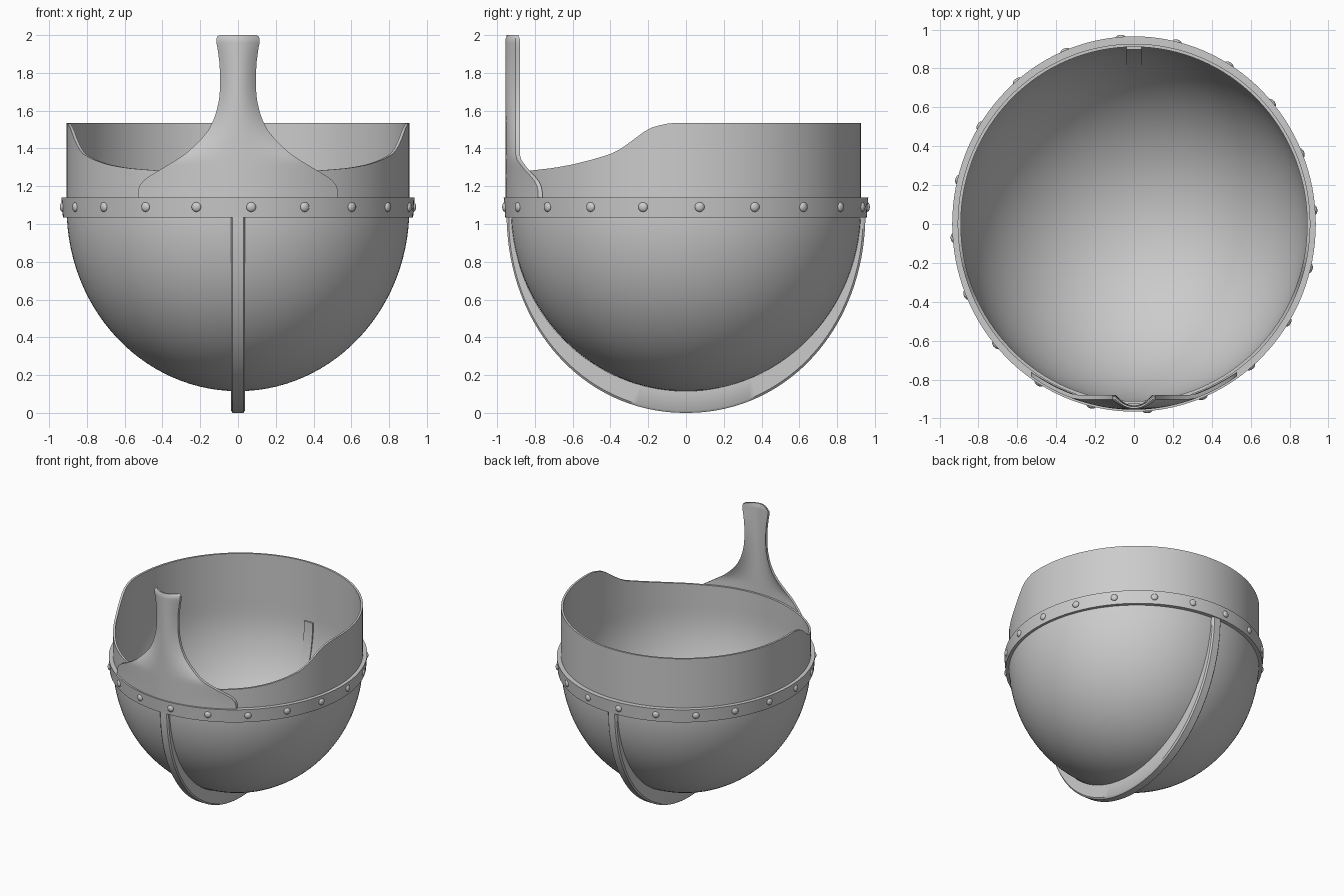
import bpy, bmesh, math
from math import sin, cos, pi, sqrt
from mathutils import Vector, Matrix

if "Cube" in bpy.data.objects:
    bpy.data.objects.remove(bpy.data.objects["Cube"])


def finish(name, bm, angle=35):
    bmesh.ops.remove_doubles(bm, verts=bm.verts, dist=1e-5)
    bmesh.ops.recalc_face_normals(bm, faces=bm.faces)
    me = bpy.data.meshes.new(name)
    bm.to_mesh(me)
    bm.free()
    ob = bpy.data.objects.new(name, me)
    bpy.context.collection.objects.link(ob)
    bpy.ops.object.select_all(action='DESELECT')
    ob.select_set(True)
    bpy.context.view_layer.objects.active = ob
    bpy.ops.object.shade_smooth_by_angle(angle=math.radians(angle))
    return ob


def loft(name, rows, loop_rows=False, cap_rows=False, angle=35):
    """Skin a list of closed point loops."""
    bm = bmesh.new()
    vs = [[bm.verts.new(p) for p in r] for r in rows]
    n, m = len(vs), len(vs[0])
    for i in range(n if loop_rows else n - 1):
        a, b = vs[i], vs[(i + 1) % n]
        for j in range(m):
            k = (j + 1) % m
            bm.faces.new((a[j], a[k], b[k], b[j]))
    if cap_rows:
        bm.faces.new(vs[0])
        bm.faces.new(vs[-1])
    return finish(name, bm, angle)


def interp(pts, x):
    if x <= pts[0][0]:
        return pts[0][1]
    for (a, fa), (b, fb) in zip(pts, pts[1:]):
        if x <= b:
            return fa + (fb - fa) * (x - a) / (b - a)
    return pts[-1][1]


# bowl with a tall wall whose rim dips towards the front
RIM = [(-.93, 1.28), (-.82, 1.283), (-.7, 1.297), (-.6, 1.315), (-.5, 1.34),
       (-.4, 1.37), (-.35, 1.395), (-.3, 1.43), (-.25, 1.468), (-.2, 1.505),
       (-.16, 1.518), (-.08, 1.535), (1, 1.535)]
RX, RY, ZC, DEPTH, SEG, T = .907, .927, 1.08, .965, 128, .016


def shell_rows(t):
    rows = []
    for i in range(29):
        p = max(i / 28 * pi / 2, .002)
        rows.append([((RX - t) * sin(p) * sin(a), -(RY - t) * sin(p) * cos(a),
                      ZC - (DEPTH - t) * cos(p)) for a in ANG])
    for i in range(1, 7):
        f = i / 6
        rows.append([((RX - t) * sin(a), -(RY - t) * cos(a),
                      ZC + f * (interp(RIM, -RY * cos(a)) - ZC)) for a in ANG])
    return rows


ANG = [2 * pi * i / SEG for i in range(SEG)]
loft("bowl_shell", shell_rows(0) + shell_rows(T)[::-1], cap_rows=True)

# riveted band around the bowl
band = [(.0, 1.035), (.008, 1.14), (-.03, 1.14), (-.03, 1.035)]
loft("rim_band", [[((.927 + d) * sin(a), -(.957 + d) * cos(a), z) for d, z in band]
                  for a in ANG], loop_rows=True)

# domed rivets
bm = bmesh.new()
for i in range(20):
    a = math.radians(4.3 + 18 * i)
    nrm = Vector((sin(a) / .931, -cos(a) / .961, 0)).normalized()
    mat = (Matrix.Translation((.931 * sin(a), -.961 * cos(a), 1.09))
           @ nrm.to_track_quat('Z', 'Y').to_matrix().to_4x4()
           @ Matrix.Diagonal((.026, .026, .015, 1)))
    bmesh.ops.create_uvsphere(bm, u_segments=14, v_segments=8, radius=1, matrix=mat)
finish("band_rivets", bm, 60)

# crest strip running under the bowl, its back end breaking through inside
rows = []
for i in range(73):
    p = -pi / 2 + pi * i / 72
    s, c = sin(p), max(cos(p), 0)
    e = 2 / 2.06
    oy, oz = math.copysign(abs(s) ** e, s) * .95, 1.06 - 1.06 * c ** e
    r = .897 if s > 0 else .922
    iy, iz = r * s, 1.06 - .945 * c
    d = Vector((iy - oy, iz - oz)).normalized() * .012
    rows.append([(-.038, iy, iz), (-.038, oy + d.x, oz + d.y), (-.028, oy, oz),
                 (.028, oy, oz), (.038, oy + d.x, oz + d.y), (.038, iy, iz)])
loft("crest_strip", rows, cap_rows=True, angle=40)

# flared nose guard, bent around the front
WIDTH = [(1.12, .53), (1.17, .53), (1.2, .522), (1.225, .505), (1.25, .475), (1.28, .425),
         (1.31, .375), (1.34, .325), (1.37, .28), (1.41, .235), (1.45, .195), (1.5, .155),
         (1.55, .13), (1.6, .113), (1.66, .1), (1.73, .094), (1.8, .095), (1.86, .099),
         (1.92, .107), (1.96, .114), (1.98, .114), (1.993, .109), (2.0, .1)]
rows = []
for z, w in WIDTH:
    d = max(.053, .955 - .955 * sqrt(1 - (w / .925) ** 2))
    front, back = [], []
    for i in range(25):
        u = -1 + i / 12
        y = -.955 + d * u * u
        if z > 1.99:
            y += .006
        front.append((u * w, y, z))
        back.append((u * w, y + .022 - (.012 if z > 1.99 else 0), z))
    rows.append(front + back[::-1])
loft("nose_guard", rows, cap_rows=True, angle=40)
